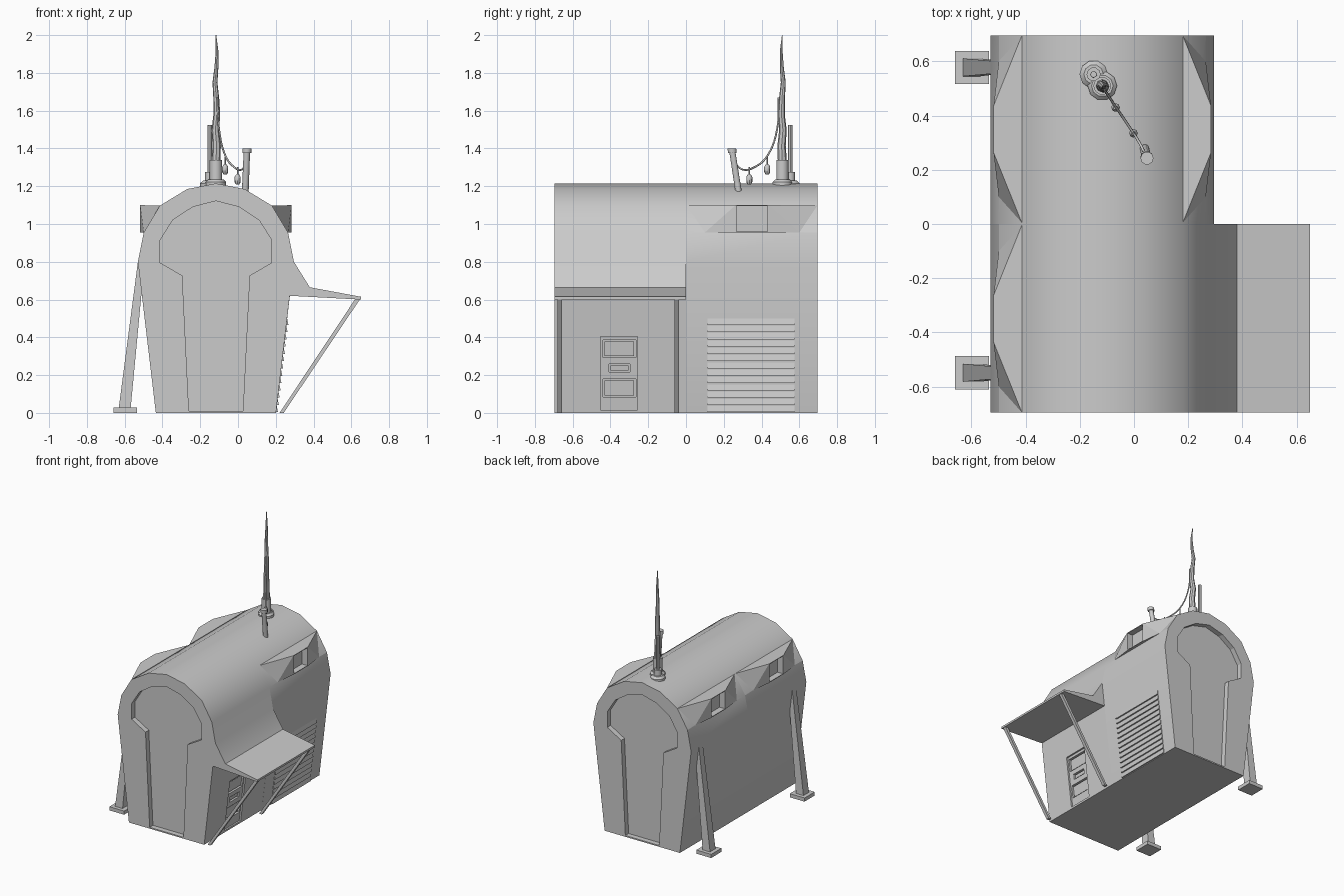
import bpy, bmesh, math
from mathutils import Vector

cube = bpy.data.objects.get("Cube")
if cube:
    bpy.data.objects.remove(cube, do_unlink=True)

grey = bpy.data.materials.new("plain grey")
grey.use_nodes = True
grey.diffuse_color = (0.6, 0.6, 0.6, 1)
grey.node_tree.nodes["Principled BSDF"].inputs["Base Color"].default_value = (0.6, 0.6, 0.6, 1)

CX, END = -0.117, 0.695


def finish(name, bm):
    bmesh.ops.recalc_face_normals(bm, faces=bm.faces)
    me = bpy.data.meshes.new(name)
    bm.to_mesh(me)
    bm.free()
    ob = bpy.data.objects.new(name, me)
    bpy.context.collection.objects.link(ob)
    me.materials.append(grey)
    return ob


def activate(ob):
    bpy.ops.object.select_all(action='DESELECT')
    ob.select_set(True)
    bpy.context.view_layer.objects.active = ob


def smooth(ob, degrees=35):
    activate(ob)
    bpy.ops.object.shade_smooth_by_angle(angle=math.radians(degrees))


def prism(name, pts, y0, y1):
    """Extrude an (x, z) outline along y."""
    bm = bmesh.new()
    face = bm.faces.new([bm.verts.new((x, y0, z)) for x, z in pts])
    ext = bmesh.ops.extrude_face_region(bm, geom=[face])
    bmesh.ops.translate(bm, vec=(0, y1 - y0, 0),
                        verts=[v for v in ext["geom"] if isinstance(v, bmesh.types.BMVert)])
    return finish(name, bm)


def hull(name, pts):
    bm = bmesh.new()
    for p in pts:
        bm.verts.new(p)
    bmesh.ops.convex_hull(bm, input=bm.verts[:])
    return finish(name, bm)


def box(name, x0, x1, y0, y1, z0, z1):
    return prism(name, [(x0, z0), (x1, z0), (x1, z1), (x0, z1)], y0, y1)


def wall_slab(name, y0, y1, z0, z1, d0, d1, lip=0.0):
    """Slab lying along the leaning right wall, between depths d0 and d1."""
    wx = lambda z: 0.2 + 0.12 * z
    return prism(name, [(wx(z0) + d0, z0), (wx(z0) + d1 + lip, z0),
                        (wx(z1) + d1, z1), (wx(z1) + d0, z1)], y0, y1)


def cut(ob, cutter):
    mod = ob.modifiers.new("cut", 'BOOLEAN')
    mod.operation, mod.solver, mod.object = 'DIFFERENCE', 'EXACT', cutter
    activate(ob)
    bpy.ops.object.modifier_apply(modifier=mod.name)


def discard(*obs):
    for ob in obs:
        bpy.data.objects.remove(ob, do_unlink=True)


def mirrored(half, top):
    """Symmetric outline from (half width, z) points, right side bottom to top."""
    return ([(CX + w, z) for w, z in half] + [(CX, top)]
            + [(CX - w, z) for w, z in reversed(half)])


def lathe(name, rings, sides=10):
    """Rings of (centre, radius) joined into a capped tube."""
    bm = bmesh.new()
    loops = []
    for c, r in rings:
        loops.append([bm.verts.new((c[0] + r * math.cos(a), c[1] + r * math.sin(a), c[2]))
                      for a in (2 * math.pi * i / sides for i in range(sides))])
    for a, b in zip(loops, loops[1:]):
        for i in range(sides):
            j = (i + 1) % sides
            bm.faces.new((a[i], a[j], b[j], b[i]))
    bm.faces.new(loops[0])
    bm.faces.new(loops[-1])
    ob = finish(name, bm)
    smooth(ob, 40)
    return ob


# Shell halves; the front half carries the awning
shell_half = [(0.318, 0), (0.413, 0.8), (0.382, 0.955), (0.297, 1.097), (0.152, 1.185)]
outline = mirrored(shell_half, 1.215)
awning = [(0.274, 0.62), (0.65, 0.6), (0.65, 0.615), (0.38, 0.665)]
front = prism("front_shell", outline[:1] + awning + outline[1:], -END, 0)
back = prism("back_shell", outline, 0, END)
smooth(front)
smooth(back)

# Keyhole-shaped recesses in both end walls
niche = mirrored([(0.143, 0.01), (0.178, 0.727), (0.295, 0.795), (0.295, 0.915),
                  (0.229, 1.02), (0.123, 1.09)], 1.122)
for shell, s in ((front, -1), (back, 1)):
    cutter = prism("niche_cutter", niche, s * (END - 0.04), s * (END + 0.1))
    cut(shell, cutter)
    discard(cutter)

# Dormers with recessed windows: two on one side, one on the other
for name, shell, side, yc in (("front_right_side_dormer", front, -1, -0.35),
                              ("back_right_side_dormer", back, -1, 0.35),
                              ("back_left_side_dormer", back, 1, 0.35)):
    pts = []
    for s in (-1, 1):
        for w, dy, z in ((0.297, 0.345, 1.097), (0.401, 0.087, 1.1),
                         (0.401, 0.087, 0.955), (0.382, 0.25, 0.955)):
            pts.append((CX + side * w, yc + s * dy, z))
    dormer = hull(name, pts)
    xs = sorted((CX + side * 0.355, CX + side * 0.5))
    cutter = box("window_cutter", *xs, yc - 0.082, yc + 0.082, 0.96, 1.095)
    cut(dormer, cutter)
    cut(shell, cutter)
    discard(cutter)

# Side door with three framed panels
cutter = wall_slab("door_cutter", -0.452, -0.257, 0.015, 0.405, -0.012, 0.05)
cut(front, cutter)
discard(cutter)
for name, y0, y1, z0, z1 in (("upper", -0.44, -0.266, 0.292, 0.387),
                             ("middle", -0.407, -0.297, 0.217, 0.258),
                             ("lower", -0.44, -0.266, 0.085, 0.18)):
    cutter = wall_slab("panel_cutter", y0, y1, z0, z1, -0.032, 0.05)
    cut(front, cutter)
    discard(cutter)
    wall_slab(name + "_door_panel", y0 + 0.008, y1 - 0.008, z0 + 0.008, z1 - 0.008, -0.035, -0.02)

# Louvred vent
count, pitch = 13, 0.0385
for i in range(count):
    z = i * pitch
    wall_slab("vent_slat", 0.114, 0.574, z + 0.004, z + pitch, -0.01, 0.0, 0.011)

# Awning struts
for name, y in (("front_strut", -0.668), ("back_strut", -0.048)):
    prism(name, [(0.22, 0), (0.242, 0), (0.648, 0.605), (0.622, 0.605)], y - 0.012, y + 0.012)

# Slanted support legs on foot plates
for name, y in (("front", -0.549), ("back", 0.578)):
    box(name + "_foot", -0.66, -0.535, y - 0.061, y + 0.061, 0, 0.028)
    hull(name + "_leg", [(x, y + s * h, z) for s in (-1, 1) for x, h, z in
                         ((-0.631, 0.033, 0.028), (-0.568, 0.033, 0.028),
                          (-0.53, 0.024, 0.8), (-0.495, 0.024, 0.8))])

# Main mast: flange, socket and crooked tapering spike
mx, my = -0.117, 0.51
lathe("mast_flange", [((mx, my, 1.19), 0.054), ((mx, my, 1.222), 0.054), ((mx, my, 1.236), 0.04)])
lathe("mast_socket", [((mx, my, 1.22), 0.033), ((mx, my, 1.34), 0.033)])
wobble = (0, 0.004, -0.003, 0.005, 0.002, -0.005, 0.003, 0.006, 0)
lathe("mast_spike", [((mx + w, my - w, 1.33 + 0.67 * i / 8), 0.022 * (1 - i / 8) ** 0.7 + 0.002)
                     for i, w in enumerate(wobble)], 8)

# Secondary rod
rx, ry = -0.149, 0.552
lathe("rod_flange", [((rx, ry, 1.19), 0.052), ((rx, ry, 1.215), 0.052), ((rx, ry, 1.23), 0.036)])
lathe("rod_socket", [((rx, ry, 1.2), 0.026), ((rx, ry, 1.275), 0.026)])
lathe("rod", [((rx, ry, 1.25), 0.013), ((rx, ry, 1.525), 0.012)], 8)

# Leaning post with cap
lathe("post", [((0.038, 0.28, 1.16), 0.018), ((0.047, 0.245, 1.385), 0.017)])
lathe("post_cap", [((0.047, 0.245, 1.375), 0.024), ((0.048, 0.243, 1.4), 0.024)])

# Sagging cable
curve = bpy.data.curves.new("cable", 'CURVE')
curve.dimensions = '3D'
curve.bevel_depth, curve.bevel_resolution = 0.005, 1
path = [(-0.108, 0.49, 1.67), (-0.1, 0.482, 1.5), (-0.066, 0.43, 1.36),
        (-0.025, 0.37, 1.305), (0.02, 0.3, 1.288), (0.04, 0.26, 1.32)]
spline = curve.splines.new('BEZIER')
spline.bezier_points.add(len(path) - 1)
for bp, co in zip(spline.bezier_points, path):
    bp.co = co
    bp.handle_left_type = bp.handle_right_type = 'AUTO'
spline.resolution_u = 5
curve.materials.append(grey)
bpy.context.collection.objects.link(bpy.data.objects.new("cable", curve))

# Insulators hanging from the cable
for x, y, z in ((-0.068, 0.43, 1.29), (-0.002, 0.335, 1.237)):
    lathe("insulator", [((x, y, z + dz), r) for dz, r in
                        ((-0.028, 0.009), (-0.015, 0.016), (0.012, 0.016), (0.026, 0.008))], 8)
    lathe("insulator_wire", [((x, y, z + 0.02), 0.004), ((x, y, z + 0.065), 0.004)], 6)
